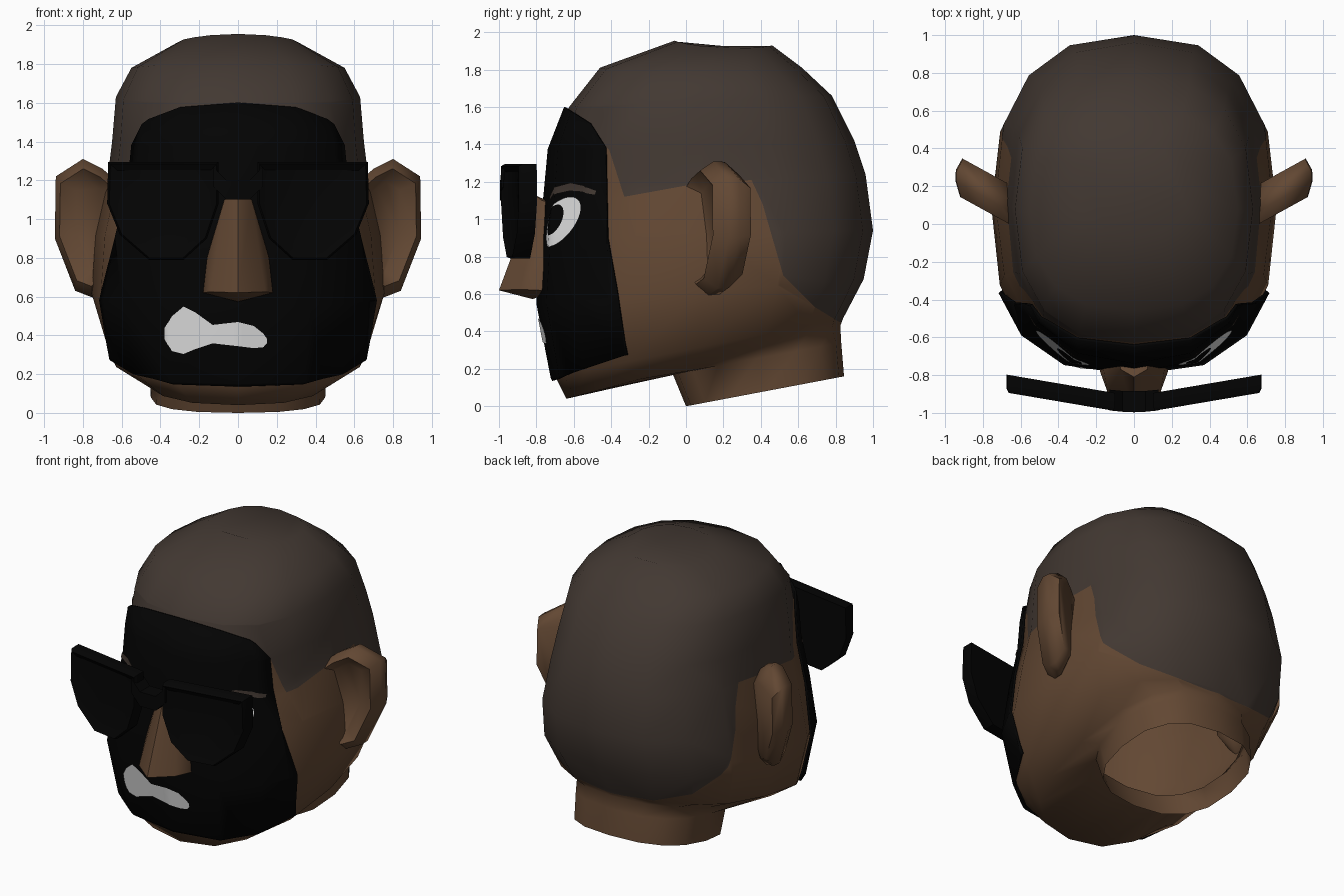
import bpy, bmesh, math
from mathutils import Vector
from mathutils.bvhtree import BVHTree

if "Cube" in bpy.data.objects:
    bpy.data.objects.remove(bpy.data.objects["Cube"])


def material(name, rgb):
    m = bpy.data.materials.new(name)
    m.diffuse_color = (*rgb, 1)
    m.use_nodes = True
    m.node_tree.nodes["Principled BSDF"].inputs["Base Color"].default_value = m.diffuse_color
    return m


SKIN = material("brown skin", (0.123, 0.064, 0.033))
HAIR = material("dark hair", (0.055, 0.040, 0.032))
BLACK = material("mask black", (0.001, 0.001, 0.001))
FRAME = material("glasses black", (0.0012, 0.0012, 0.0012))
WHITE = material("white", (0.95, 0.95, 0.95))


def finish(bm, name, mats, angle=40, recalc=True):
    if recalc:
        bmesh.ops.recalc_face_normals(bm, faces=bm.faces[:])
    me = bpy.data.meshes.new(name)
    bm.to_mesh(me)
    for m in mats:
        me.materials.append(m)
    me.shade_smooth()
    me.set_sharp_from_angle(angle=math.radians(angle))
    ob = bpy.data.objects.new(name, me)
    bpy.context.collection.objects.link(ob)
    return ob


def loft(rings):
    """Skin a list of equal point loops and cap both ends; returns mesh and first cap."""
    bm = bmesh.new()
    loops = [[bm.verts.new(p) for p in r] for r in rings]
    for a, b in zip(loops, loops[1:]):
        for i in range(len(a)):
            j = (i + 1) % len(a)
            bm.faces.new((a[i], a[j], b[j], b[i]))
    cap = bm.faces.new(loops[0][::-1])
    bm.faces.new(loops[-1])
    bmesh.ops.recalc_face_normals(bm, faces=bm.faces[:])
    return bm, cap


def section(yf, zf, yb, zb, w, front=2.5, drop=0, n=16):
    """Tilted rounded cross-section; front sets the squareness of the face half,
    drop lowers the sides."""
    pts = []
    for i in range(n):
        a = 2 * math.pi * i / n
        c, s = math.cos(a), math.sin(a)
        power = front if s < 0 else 2.5
        x = math.copysign(abs(c) ** (2 / power), c)
        t = math.copysign(abs(s) ** (2 / power), s) * 0.5 + 0.5
        pts.append((x * w, yf + (yb - yf) * t, zf + (zb - zf) * t - drop * x * x))
    return pts


def inside(y, z, poly):
    r = False
    for (y1, z1), (y2, z2) in zip(poly, poly[1:] + poly[:1]):
        if (z1 > z) != (z2 > z) and y < (y2 - y1) * (z - z1) / (z2 - z1) + y1:
            r = not r
    return r


def cut_outline(bm, poly):
    """Cut the faces along a side-view outline."""
    for (y1, z1), (y2, z2) in zip(poly, poly[1:] + poly[:1]):
        faces = []
        for f in bm.faces:
            ys = [v.co.y for v in f.verts]
            zs = [v.co.z for v in f.verts]
            if (min(ys) <= max(y1, y2) and max(ys) >= min(y1, y2)
                    and min(zs) <= max(z1, z2) and max(zs) >= min(z1, z2)):
                faces.append(f)
        if not faces:
            continue
        geom = list({g for f in faces for g in [f, *f.edges, *f.verts]})
        bmesh.ops.bisect_plane(bm, geom=geom, dist=1e-5, plane_co=(0, y1, z1),
                               plane_no=(0, z2 - z1, y1 - y2))


# Head and neck: tilted sections from the open neck over the jaw to the crown
head, neck_opening = loft([section(*r) for r in (
    (0.0, 0.0, 0.845, 0.16, 0.45),
    (-0.07, 0.17, 0.83, 0.34, 0.455),
    (-0.64, 0.04, 0.825, 0.43, 0.51),
    (-0.70, 0.16, 0.84, 0.47, 0.665, 2.8),
    (-0.775, 0.55, 0.95, 0.68, 0.755, 2.6),
    (-0.76, 0.90, 1.00, 0.94, 0.735, 2.35),
    (-0.735, 1.15, 0.96, 1.24, 0.675, 2.3),
    (-0.715, 1.37, 0.90, 1.42, 0.65, 2.35),
    (-0.625, 1.60, 0.78, 1.66, 0.63, 2.5),
    (-0.46, 1.81, 0.62, 1.81, 0.55, 2.5, 0.03),
    (-0.06, 1.955, 0.46, 1.93, 0.30, 2.5, 0.025))])
bmesh.ops.delete(head, geom=[neck_opening], context='FACES_ONLY')
mask = head.copy()

# Hairline: cut and colour by side-view outline
hair = [(-0.95, 1.60), (-0.64, 1.60), (-0.41, 1.37), (-0.33, 1.12), (0.0, 1.18),
        (0.35, 1.21), (0.41, 1.08), (0.52, 0.70), (0.69, 0.53), (0.82, 0.45),
        (1.2, 0.45), (1.2, 2.2), (-0.95, 2.2)]
cut_outline(head, hair)
for f in head.faces:
    c = f.calc_center_median()
    f.material_index = int(inside(c.y, c.z, hair))
finish(head, "head", [SKIN, HAIR], 75, recalc=False)

# Face mask: front part of the head, offset outwards
outline = [(-1.0, 1.60), (-0.64, 1.60), (-0.50, 1.51), (-0.42, 1.38), (-0.41, 0.90),
           (-0.36, 0.62), (-0.31, 0.28), (-0.70, 0.145), (-1.0, 0.06)]
cut_outline(mask, outline)
outer = [f for f in mask.faces
         if not inside(f.calc_center_median().y, f.calc_center_median().z, outline)]
bmesh.ops.delete(mask, geom=outer, context='FACES')
mask.normal_update()
for v, n in [(v, v.normal.copy()) for v in mask.verts]:
    v.co += n * 0.025
mask.normal_update()
tree = BVHTree.FromBMesh(mask)
face_mask = finish(mask, "face_mask", [BLACK], 60, recalc=False)
mod = face_mask.modifiers.new("thickness", 'SOLIDIFY')
mod.thickness = 0.015
mod.offset = -1


# Painted details: thin patches laid on the mask, given as (x, low z, high z)
def patch(name, mat, columns, side=1, lift=0.006, rows=8):
    bm = bmesh.new()
    grid = []
    for x, lo, hi in (columns if side > 0 else [(-x, a, b) for x, a, b in columns[::-1]]):
        col = []
        for r in range(rows + 1):
            z = lo + (hi - lo) * r / rows
            p, n, _, _ = tree.ray_cast(Vector((x, -3, z)), Vector((0, 1, 0)))
            if p is None:
                p, n, _, _ = tree.find_nearest(Vector((x, -0.6, z)))
            col.append(bm.verts.new(p + n * lift))
        grid.append(col)
    for a, b in zip(grid, grid[1:]):
        for r in range(rows):
            bm.faces.new((a[r], b[r], b[r + 1], a[r + 1]))
    finish(bm, name, [mat], 60, recalc=False)


def oval(cx, cz, rx, rz, lean, n=16):
    cols = []
    for i in range(n + 1):
        u = -0.998 * math.cos(math.pi * i / n)
        h, z = rz * math.sqrt(1 - u * u), cz + lean * rx * u
        cols.append((cx + rx * u, z - h, z + h))
    return cols


def refine(cols, n=4):
    return [tuple(p + (q - p) * k / n for p, q in zip(a, b))
            for a, b in zip(cols, cols[1:]) for k in range(n)] + [cols[-1]]


patch("mouth", WHITE, refine([
    (-0.375, 0.38, 0.44), (-0.34, 0.32, 0.50), (-0.28, 0.305, 0.55), (-0.22, 0.33, 0.52),
    (-0.13, 0.36, 0.455), (0.0, 0.345, 0.47), (0.08, 0.335, 0.45), (0.13, 0.34, 0.41),
    (0.148, 0.36, 0.385)]))
brow = refine([(0.21, 1.10, 1.12), (0.30, 1.13, 1.17), (0.41, 1.15, 1.195),
               (0.50, 1.145, 1.18), (0.55, 1.13, 1.15)])
for s, side in ((1, "left"), (-1, "right")):
    patch(side + "_eye", WHITE, oval(0.375, 0.985, 0.14, 0.125, 0.35), s)
    patch(side + "_pupil", BLACK, oval(0.338, 0.995, 0.065, 0.08, 0.3), s, 0.009)
    patch(side + "_brow", HAIR, brow, s)

# Nose: faceted wedge
nose = bmesh.new()
for x, y, z in ((0, -0.81, 1.13), (0.07, -0.77, 1.10), (0, -1.0, 0.62), (0.14, -0.89, 0.625),
                (0.18, -0.78, 0.62), (0, -0.82, 0.573), (0.08, -0.70, 1.08),
                (0.16, -0.78, 0.80), (0.17, -0.70, 0.62)):
    for s in ((1, -1) if x else (1,)):
        nose.verts.new((s * x, y, z))
bmesh.ops.convex_hull(nose, input=nose.verts[:])
finish(nose, "nose", [SKIN], 35)

# Ears and glasses rims, mirrored
EAR = [(0.62, 1.19), (0.70, 1.26), (0.80, 1.31), (0.94, 1.22), (0.945, 0.90),
       (0.84, 0.63), (0.75, 0.595), (0.66, 0.72)]
RIM = [(0.67, 1.295), (0.675, 1.08), (0.61, 0.92), (0.46, 0.79), (0.28, 0.79),
       (0.16, 0.90), (0.10, 1.08), (0.10, 1.295)]


def slab(points, s, layers, slope, x0):
    """Layers of (y, scale) of one outline, swept back with distance from x0."""
    cx = sum(p[0] for p in points) / len(points)
    cz = sum(p[1] for p in points) / len(points)
    rings = []
    for y, k in layers:
        ring = [(cx + (x - cx) * k, cz + (z - cz) * k) for x, z in points]
        rings.append([(s * x, y + slope * (x - x0), z) for x, z in ring])
    return loft(rings)


for s, side in ((1, "left"), (-1, "right")):
    ear, cap = slab(EAR, s, ((0.0, 0.85), (0.07, 1.0), (0.13, 0.99), (0.21, 0.78)), 0.55, 0.66)
    bmesh.ops.inset_individual(ear, faces=[cap], thickness=0.07, depth=-0.06)
    finish(ear, side + "_ear", [SKIN], 60)

    rim, cap = slab(RIM, s, ((-0.99, 0.96), (-0.97, 1.0), (-0.895, 1.0)), 0.17, 0.10)
    bmesh.ops.inset_individual(rim, faces=[cap], thickness=0.045, depth=-0.02)
    finish(rim, side + "_glasses_lens", [FRAME], 30)

# Glasses bridge
bridge, _ = loft([[(x, y + 0.1 * abs(x), z) for y, z in
                   ((-1.0, 1.10 + d), (-0.89, 1.10 + d), (-0.89, 1.20 + d), (-1.0, 1.20 + d))]
                  for x, d in ((-0.13, 0.07), (-0.06, 0.0), (0.06, 0.0), (0.13, 0.07))])
finish(bridge, "glasses_bridge", [FRAME], 30)
